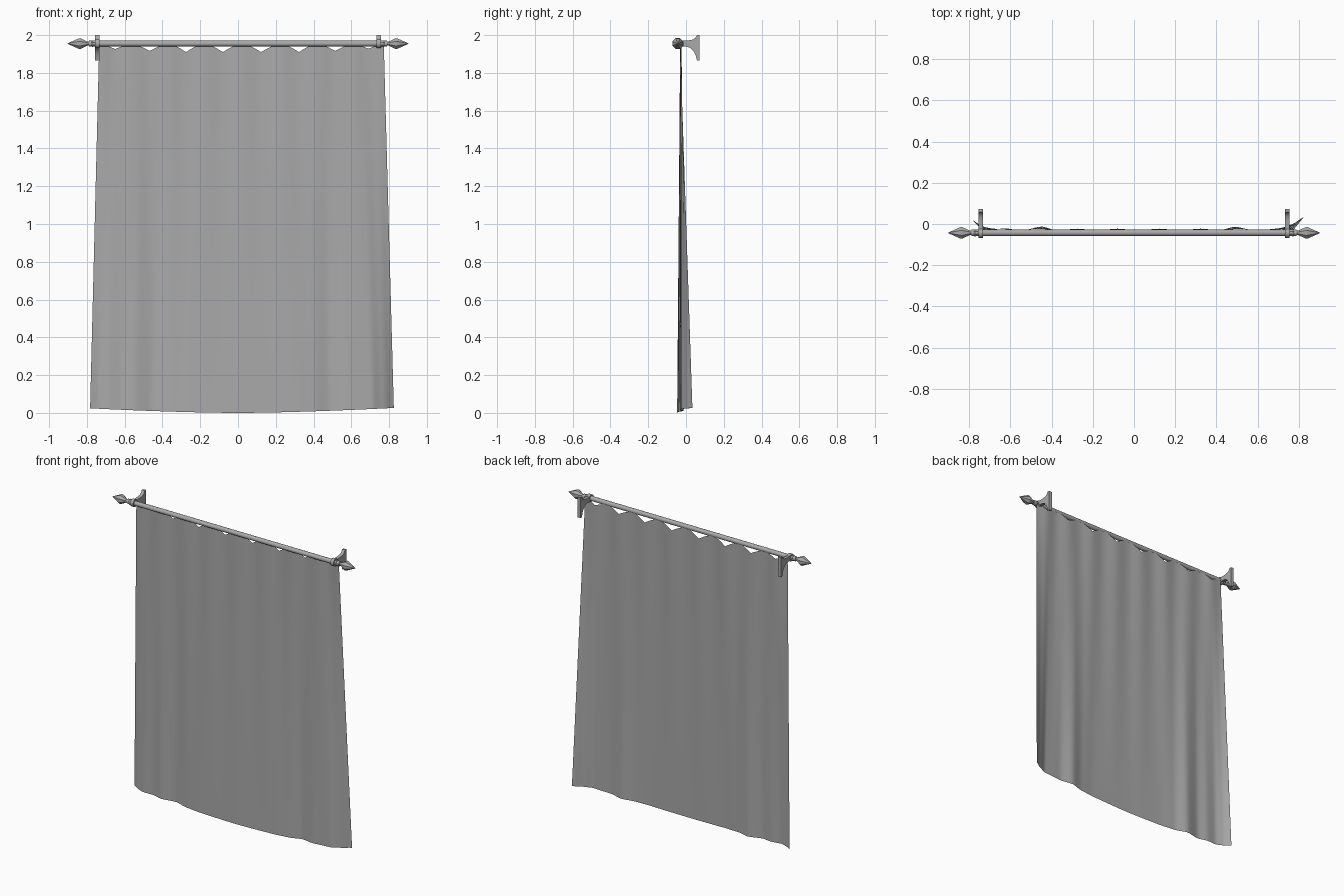
import bpy, bmesh, math

if "Cube" in bpy.data.objects:
    bpy.data.objects.remove(bpy.data.objects["Cube"])

ROD_Y, ROD_Z = -0.043, 1.955
grey = bpy.data.materials.new("dark_grey")
grey.diffuse_color = (0.4, 0.4, 0.4, 1)
grey.use_nodes = True
grey.node_tree.nodes["Principled BSDF"].inputs["Base Color"].default_value = grey.diffuse_color


def make_object(name, bm, smooth=None):
    bmesh.ops.recalc_face_normals(bm, faces=bm.faces)
    mesh = bpy.data.meshes.new(name)
    bm.to_mesh(mesh)
    bm.free()
    mesh.materials.append(grey)
    obj = bpy.data.objects.new(name, mesh)
    bpy.context.collection.objects.link(obj)
    if smooth:
        bpy.ops.object.select_all(action='DESELECT')
        obj.select_set(True)
        bpy.context.view_layer.objects.active = obj
        bpy.ops.object.shade_smooth_by_angle(angle=math.radians(smooth))
    return obj


def lathe_x(name, profile, sides, smooth=None):
    """Revolve (x, radius) points around the rod axis."""
    bm = bmesh.new()
    rings = []
    for x, r in profile:
        rings.append([bm.verts.new((x, ROD_Y + r * math.cos(a), ROD_Z + r * math.sin(a)))
                      for a in (2 * math.pi * (i + 0.5) / sides for i in range(sides))])
    for a, b in zip(rings, rings[1:]):
        for i in range(sides):
            j = (i + 1) % sides
            bm.faces.new((a[i], a[j], b[j], b[i]))
    bm.faces.new(rings[0])
    bm.faces.new(rings[-1])
    return make_object(name, bm, smooth)


def interp(pts, x):
    """Smooth interpolation through (x, y) key points."""
    for (x0, y0), (x1, y1) in zip(pts, pts[1:]):
        if x <= x1:
            t = max(0, (x - x0) / (x1 - x0))
            return y0 + (y1 - y0) * (t * t * (3 - 2 * t) + t) / 2
    return pts[-1][1]


# Rod
lathe_x("curtain_rod", [(-0.79, 0.0155), (0.79, 0.0155)], 16, 40)

# Finials, rings and wall brackets on both ends
finial = [(0.755, 0.0155), (0.772, 0.019), (0.785, 0.012), (0.796, 0.011),
          (0.835, 0.031), (0.843, 0.030), (0.903, 0.001)]
bracket = [(0.072, 2.0), (0.058, 2.0), (0.050, 1.986), (0.036, 1.976), (0.012, 1.972),
           (-0.030, 1.970), (-0.030, 1.941), (0.005, 1.939), (0.026, 1.930),
           (0.042, 1.912), (0.052, 1.890), (0.058, 1.866), (0.072, 1.866)]
for side, s in (("left", -1), ("right", 1)):
    lathe_x("finial_" + side, [(s * x, r) for x, r in finial], 8, 35)
    lathe_x("bracket_ring_" + side,
            [(s * 0.734, 0.025), (s * 0.756, 0.025)], 12, 50)
    bm = bmesh.new()
    face = bm.faces.new([bm.verts.new((s * 0.745 - 0.011, y, z)) for y, z in bracket])
    ext = bmesh.ops.extrude_face_region(bm, geom=[face], use_keep_orig=True)
    bmesh.ops.translate(bm, vec=(0.022, 0, 0),
                        verts=[v for v in ext["geom"] if isinstance(v, bmesh.types.BMVert)])
    make_object("wall_bracket_" + side, bm, 35)

# Curtain: scalloped top edge blending into the flared hem
hooks = [-0.735, -0.565, -0.37, -0.18, 0.02, 0.225, 0.42, 0.61, 0.772]
hem = [(-0.783, 0.018), (-0.74, -0.010), (-0.69, -0.027), (-0.62, -0.021), (-0.55, -0.034),
       (-0.45, -0.012), (-0.36, -0.036), (-0.25, -0.044), (0.0, -0.047), (0.30, -0.043),
       (0.40, -0.035), (0.49, -0.013), (0.58, -0.031), (0.64, -0.028), (0.71, -0.026),
       (0.77, 0.0), (0.825, 0.034)]
PER, ROWS = 12, 24
cols = PER * (len(hooks) - 1)
bm = bmesh.new()
grid = []
for c in range(cols + 1):
    k = min(c // PER, len(hooks) - 2)
    u = c / PER - k
    xt = hooks[k] + (hooks[k + 1] - hooks[k]) * u
    f = (xt - hooks[0]) / (hooks[-1] - hooks[0])
    xb = -0.783 + 1.608 * f
    away = abs(2 * u - 1)
    depth = (0.024, 0.034, 0.040, 0.040, 0.040, 0.040, 0.034, 0.022)[k]
    zt = 1.95 - depth * (1 - math.sin(away * math.pi / 2))
    yt = -0.027 - 0.004 * math.cos(2 * math.pi * u)
    yb = interp(hem, xb)
    zb = 0.025 * min(1, abs(xb) / 0.8) ** 1.6
    column = []
    for r in range(ROWS + 1):
        t = r / ROWS
        column.append(bm.verts.new((xt + (xb - xt) * t, yt + (yb - yt) * t, zt + (zb - zt) * t)))
    grid.append(column)
for a, b in zip(grid, grid[1:]):
    for r in range(ROWS):
        bm.faces.new((a[r], a[r + 1], b[r + 1], b[r]))
make_object("curtain", bm, 60)
